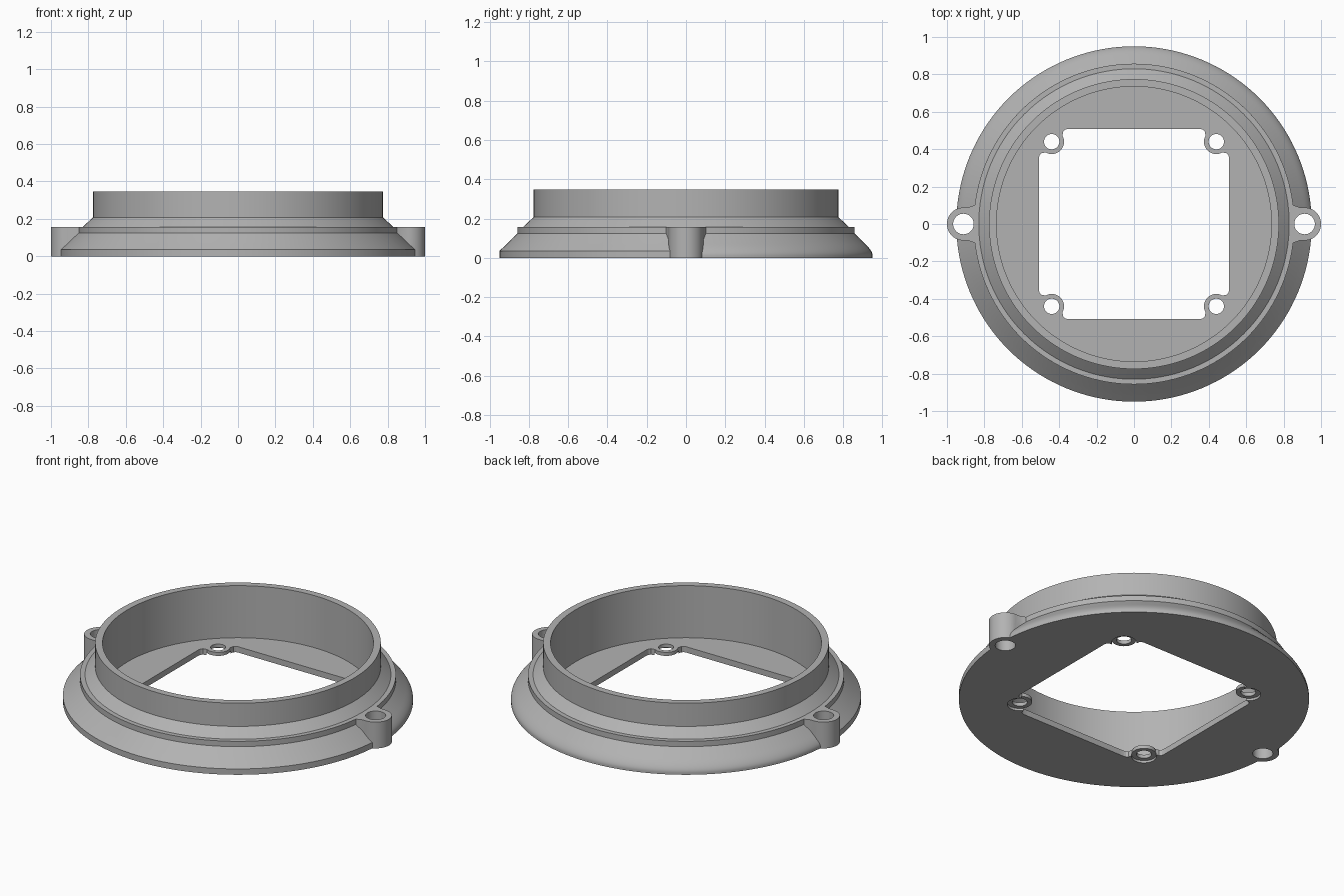
import bpy, bmesh
from math import sin, cos, pi, radians

old = bpy.data.objects.get("Cube")
if old:
    bpy.data.objects.remove(old, do_unlink=True)

grey = bpy.data.materials.new("plain grey")
grey.use_nodes = True
COLOR = (0.45, 0.45, 0.45, 1)
grey.diffuse_color = COLOR
grey.node_tree.nodes["Principled BSDF"].inputs["Base Color"].default_value = COLOR


def finish(bm, name):
    bmesh.ops.remove_doubles(bm, verts=bm.verts, dist=1e-5)
    bmesh.ops.recalc_face_normals(bm, faces=bm.faces)
    mesh = bpy.data.meshes.new(name)
    bm.to_mesh(mesh)
    bm.free()
    obj = bpy.data.objects.new(name, mesh)
    bpy.context.collection.objects.link(obj)
    mesh.materials.append(grey)
    return obj


def prism(name, outline, z0, z1):
    bm = bmesh.new()
    face = bm.faces.new([bm.verts.new((x, y, z0)) for x, y in outline])
    new = bmesh.ops.extrude_face_region(bm, geom=[face])["geom"]
    top = [v for v in new if isinstance(v, bmesh.types.BMVert)]
    bmesh.ops.translate(bm, verts=top, vec=(0, 0, z1 - z0))
    return finish(bm, name)


def arc(cx, cy, r, a0, a1, n):
    return [(cx + r * cos(radians(a0 + (a1 - a0) * i / n)),
             cy + r * sin(radians(a0 + (a1 - a0) * i / n))) for i in range(n + 1)]


def circle(cx, cy, r, n=48):
    return arc(cx, cy, r, 0, 360, n)[:-1]


def combine(target, tool, operation):
    mod = target.modifiers.new("combine", 'BOOLEAN')
    mod.operation = operation
    mod.solver = 'EXACT'
    mod.object = tool
    bpy.context.view_layer.objects.active = target
    bpy.ops.object.modifier_apply(modifier=mod.name)
    bpy.data.objects.remove(tool, do_unlink=True)


# Stepped ring profile: crisp lower edge in front, rounded at the back
START, CORNER, END = (0.95, 0.012), (0.95, 0.035), (0.91, 0.073)


def lower_edge(rounded):
    pts = []
    for i in range(9):
        t = i / 8
        if rounded:
            w = ((1 - t) ** 2, 2 * t * (1 - t), t * t)
        else:
            w = (max(0, 1 - 2 * t), 1 - abs(1 - 2 * t), max(0, 2 * t - 1))
        pts.append(tuple(sum(k * p[j] for k, p in zip(w, (START, CORNER, END)))
                         for j in range(2)))
    return pts


def profile(rounded):
    return ([(0, 0), (0.95, 0)] + lower_edge(rounded) +
            [(0.857, 0.125), (0.857, 0.157), (0.83, 0.157), (0.775, 0.208),
             (0.775, 0.347), (0.735, 0.347), (0.735, 0.035), (0, 0.035)])


SEGMENTS = 144
bm = bmesh.new()
rings = []
for s in range(SEGMENTS):
    a = 2 * pi * s / SEGMENTS
    rings.append([bm.verts.new((r * cos(a), r * sin(a), z))
                  for r, z in profile(sin(a) > 0.001)])
for s in range(SEGMENTS):
    p, q = rings[s], rings[(s + 1) % SEGMENTS]
    for i in range(len(p) - 1):
        bm.faces.new((p[i], q[i], q[i + 1], p[i + 1]))
body = finish(bm, "adapter_ring")

# Side lugs with flared webs and through holes
for side in (1, -1):
    outline = [(0.83, -0.107), (0.86, -0.098), (0.885, -0.089)]
    outline += arc(0.912, 0, 0.088, -90, 90, 24)
    outline += [(0.885, 0.089), (0.86, 0.098), (0.83, 0.107)]
    outline = [(side * x, y) for x, y in outline]
    combine(body, prism("lug", outline, 0, 0.157), 'UNION')
for side in (1, -1):
    combine(body, prism("lug_hole", circle(side * 0.912, 0, 0.055), -0.1, 0.4), 'DIFFERENCE')

# Square opening with a round screw ear in each corner
B = 0.44
quarter = [(0.508, 0.355), (0.505, 0.367), (0.496, 0.378)]
quarter += arc(B, B, 0.066, 300, 150, 20)
quarter += [(y, x) for x, y in reversed(quarter[:3])]
opening = []
for turn in range(4):
    opening += quarter
    quarter = [(-y, x) for x, y in quarter]
combine(body, prism("opening", opening, -0.1, 0.2), 'DIFFERENCE')

# Screw holes, recessed from underneath
for sx in (1, -1):
    for sy in (1, -1):
        combine(body, prism("recess", circle(sx * B, sy * B, 0.0675), -0.1, 0.014), 'DIFFERENCE')
        combine(body, prism("screw_hole", circle(sx * B, sy * B, 0.041), -0.1, 0.2), 'DIFFERENCE')

bpy.ops.object.select_all(action='DESELECT')
body.select_set(True)
bpy.context.view_layer.objects.active = body
bpy.ops.object.shade_smooth_by_angle(angle=radians(25))
